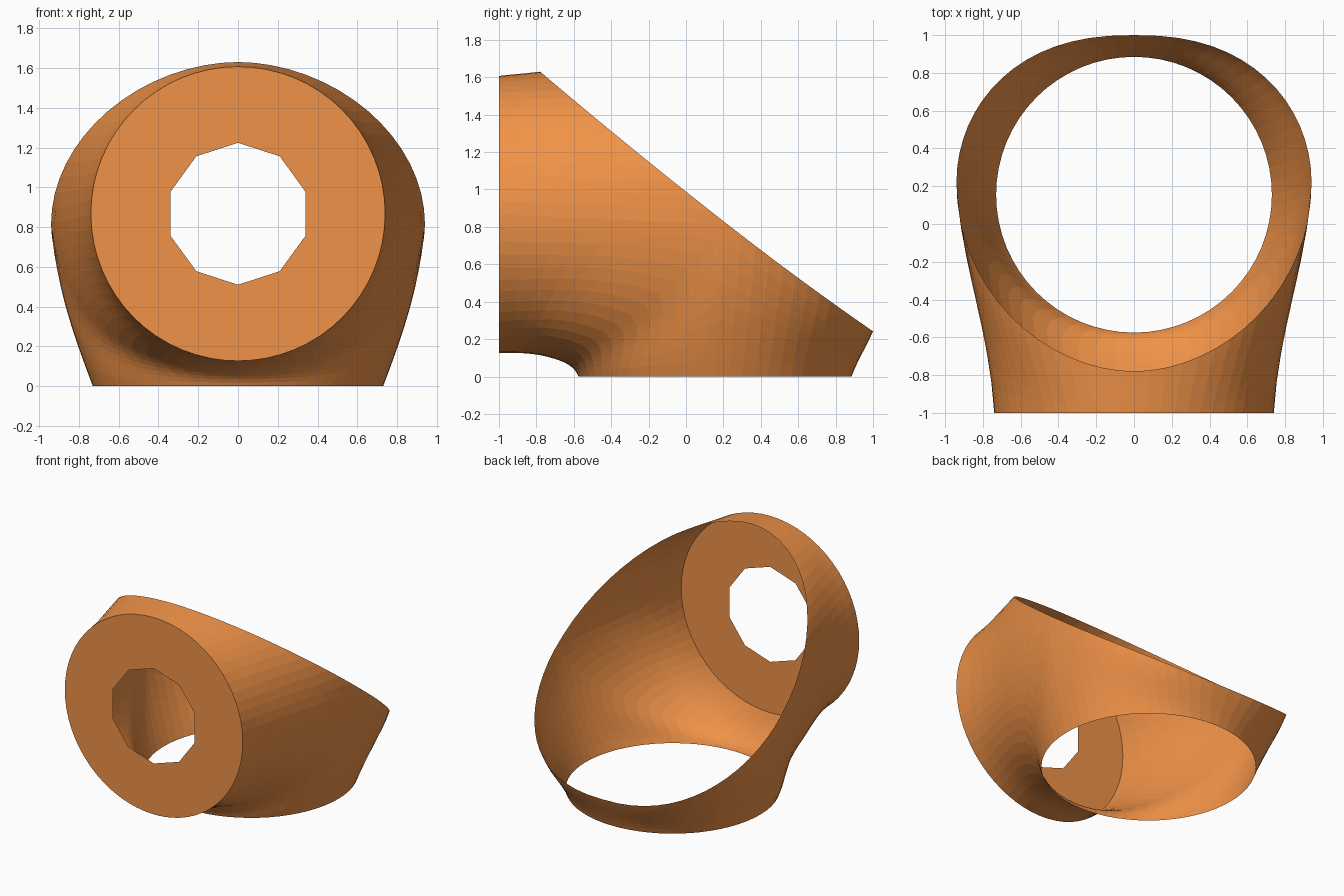
import bpy, bmesh
from math import sin, cos, pi
from mathutils import Vector as V

if "Cube" in bpy.data.objects:
    bpy.data.objects.remove(bpy.data.objects["Cube"])

N, ROWS = 32, 8                        # segments per half circle, rows per loft
FRONT_C, FRONT_R = V((0, -1, 0.867)), 0.74
BASE_C, BASE_R = V((0, 0.155, 0)), 0.73
SLOPE, SAG = 0.78, 0.035               # fall and dip of the slanted opening
UP = V((0, SLOPE, 1)).normalized()
SADDLE, SADDLE_DIR = V((0, -0.703, 0.095)), V((0, 0.954, -0.299))

orange = bpy.data.materials.new("orange")
orange.diffuse_color = (0.87, 0.29, 0.065, 1)
orange.use_nodes = True
orange.node_tree.nodes["Principled BSDF"].inputs["Base Color"].default_value = orange.diffuse_color


def link(name, bm):
    mesh = bpy.data.meshes.new(name)
    bm.to_mesh(mesh)
    bm.free()
    mesh.materials.append(orange)
    ob = bpy.data.objects.new(name, mesh)
    bpy.context.collection.objects.link(ob)
    return ob


def hermite(p0, t0, p1, t1, t):
    return (p0 * (2*t**3 - 3*t*t + 1) + t0 * (t**3 - 2*t*t + t)
            + p1 * (3*t*t - 2*t**3) + t1 * (t**3 - t*t))


def front_edge(u):
    """Point and normal on the round front edge, top to bottom."""
    a = pi * u
    rad, tan = V((sin(a), 0, cos(a))), V((cos(a), 0, -sin(a)))
    cross = V((0, 1, 0)) + rad * 0.06 * (1 + cos(a))
    return FRONT_C + rad * FRONT_R, tan.cross(cross).normalized()


def base_edge(u):
    """Point and normal on the round base edge, back to front."""
    a = pi * u
    rad, tan = V((sin(a), cos(a), 0)), V((cos(a), -sin(a), 0))
    return BASE_C + rad * BASE_R, tan.cross(V((0, 0, 1)) + rad * 0.38).normalized()


def rim(a):
    """Point, normal and tangent on the slanted rim, front to back."""
    s, c = sin(a), cos(a)
    ry, p = (1.0, 1.05) if c > 0 else (0.78, 0.85)
    y = 0.22 - ry * c
    pos = V((0.94 * max(s, 0)**p, y, 1.63 - SLOPE * (y + 0.78) - SAG * s * s))
    tan = V((0.94 * p * max(s, 0.02)**(p - 1) * c, ry * s,
             -SLOPE * ry * s - 2 * SAG * s * c))
    if s < 1e-4:
        tan = V((c, 0, 0))
    tan.normalize()
    lean = 0.1 - 1.1 * max(c, 0)**2 - 0.35 * max(-c, 0)**2
    return pos, tan.cross(UP + tan.cross(UP) * lean).normalized(), tan


SIDE, _, SIDE_DIR = rim(pi / 2)


def rib(t):
    """Middle rib from the saddle (0) up to the side of the rim (1)."""
    size = (SIDE - SADDLE).length * 1.15
    t0, t1 = V((size, 0, 0)), (UP + V((0.1, 0, 0))) * size
    pos = hermite(SADDLE, t0, SIDE, t1, t)
    e = 1e-3
    tan = (hermite(SADDLE, t0, SIDE, t1, t + e) - hermite(SADDLE, t0, SIDE, t1, t - e)) / (2*e)
    d = SADDLE_DIR.lerp(SIDE_DIR, t).normalized()
    return pos, tan.cross(d).normalized(), d


def on_plane(v, n):
    return (v - n * v.dot(n)).normalized()


def loft(bm, edge, rim_start, flip):
    """Curved surface from a round edge to the rim quarter plus the rib."""
    grid = []
    for i in range(N + 1):
        u = i / N
        p0, n0 = edge(u)
        if u <= 0.5:
            p1, n1, _ = rim(rim_start + (pi/2 - rim_start) * 2 * u)
            aim = p1 - p0
        else:
            t = 2 - 2 * u
            p1, n1, d = rib(t)
            aim = (p1 - p0).normalized()
            aim = (d if aim.dot(d) > 0 else -d).lerp(aim, t * t)
        size = (p1 - p0).length * 1.1
        t0 = on_plane(p1 - p0, n0) * size
        t1 = on_plane(aim, n1) * size
        col = []
        for j in range(ROWS + 1):
            v = hermite(p0, t0, p1, t1, j / ROWS)
            v.x = 0 if i in (0, N) else max(v.x, 0)
            col.append(bm.verts.new(v))
        grid.append(col)
    for a, b in zip(grid, grid[1:]):
        for j in range(ROWS):
            quad = [a[j], b[j], b[j + 1], a[j + 1]]
            bm.faces.new(quad[::-1] if flip else quad)


# Shell: front and back lofts on one side, mirrored
bm = bmesh.new()
loft(bm, front_edge, 0, False)
loft(bm, base_edge, pi, True)
bmesh.ops.remove_doubles(bm, verts=bm.verts[:], dist=0.0005)
shell = link("shell", bm)
mirror = shell.modifiers.new("mirror", 'MIRROR')
mirror.merge_threshold = 0.0005

# Front plate: round disc with a ten-sided hole
bm = bmesh.new()
for count, radius in ((2 * N, FRONT_R), (10, 0.357)):
    ring = [bm.verts.new(FRONT_C + V((sin(2*pi*k/count), 0, cos(2*pi*k/count))) * radius)
            for k in range(count)]
    for k in range(count):
        bm.edges.new((ring[k], ring[(k + 1) % count]))
bmesh.ops.triangle_fill(bm, edges=bm.edges[:], use_beauty=True, normal=(0, -1, 0))
for f in bm.faces:
    f.normal_update()
    if f.normal.y > 0:
        f.normal_flip()
link("front_plate", bm)
